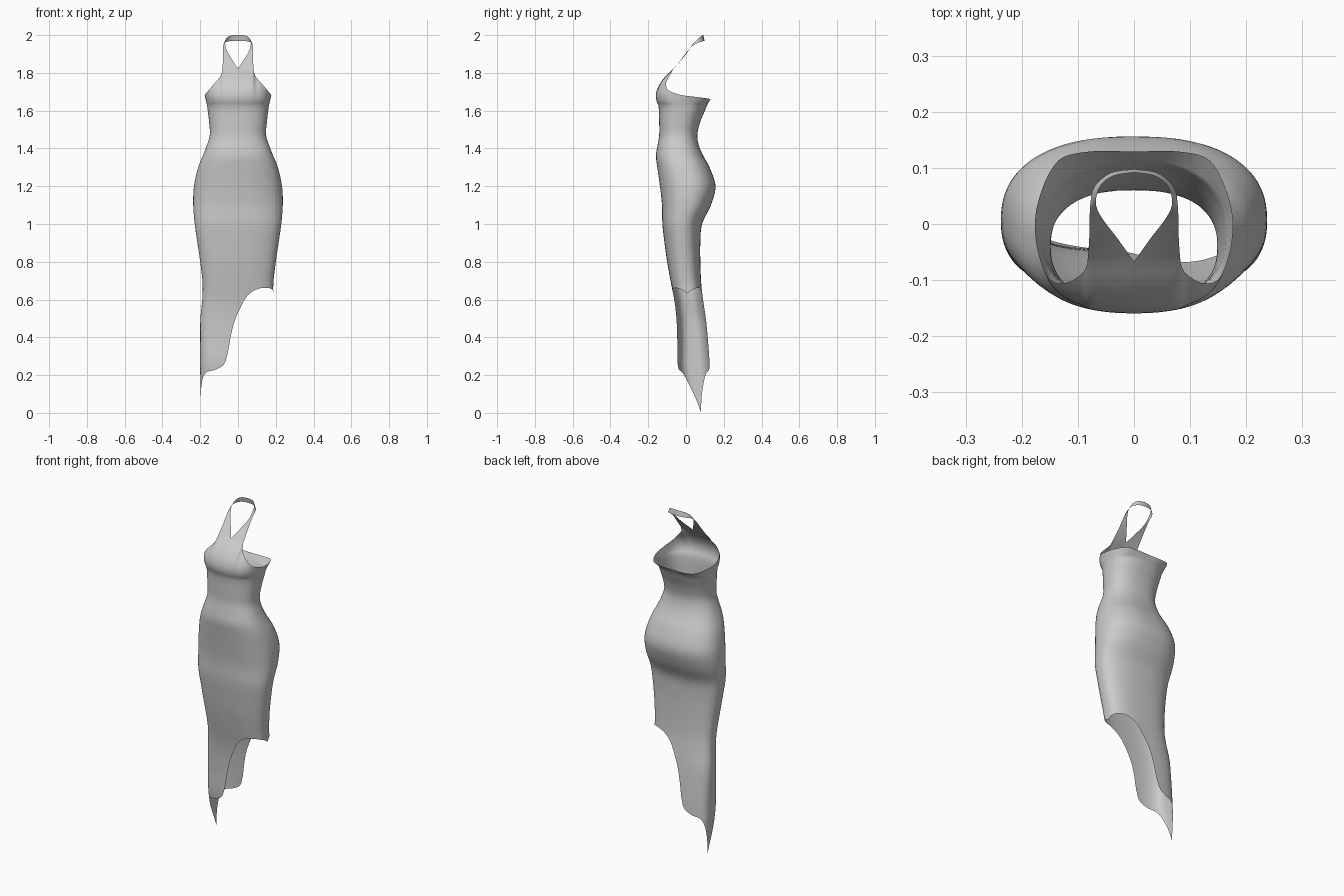
import bpy, bmesh, math
from mathutils import Vector

if "Cube" in bpy.data.objects:
    bpy.data.objects.remove(bpy.data.objects["Cube"])

# Body profile: z, half width, front y, back y
PROFILE = [
    (0.00, .197, .030, .130), (0.22, .200, -.040, .128), (0.40, .200, -.046, .115),
    (0.50, .199, -.050, .105), (0.60, .189, -.062, .090), (0.68, .187, -.078, .081),
    (0.80, .200, -.100, .076), (0.90, .215, -.114, .076), (1.00, .229, -.125, .085),
    (1.10, .237, -.127, .132), (1.20, .233, -.138, .156), (1.30, .211, -.152, .125),
    (1.36, .187, -.159, .092), (1.41, .167, -.152, .070), (1.47, .149, -.142, .060),
    (1.54, .153, -.142, .075), (1.60, .160, -.143, .100), (1.63, .164, -.147, .112)]
# Hem height by angle from the wearer-side tip (0 = -x, 180 = +x)
HEM = [(0, 0), (20, .11), (39, .205), (61, .235), (72.5, .28), (81, .44), (90, .53),
       (105, .62), (126, .66), (160, .652), (180, .632)]
# Neckline and armhole edge by angle from the front centre
EDGE = [
    (0, 0, -.067, 1.822), (26.25, .083, -.070, 1.815), (35, .092, -.088, 1.782),
    (44, .120, -.105, 1.750), (58, .152, -.097, 1.712), (80, .174, -.035, 1.685),
    (105, .172, .035, 1.675), (135, .135, .113, 1.665), (153, .080, .129, 1.660),
    (180, 0, .129, 1.660)]
# Halter strap edges, half side, front to nape
INNER = [(0, 0, -.067, 1.822), (1, .030, -.025, 1.868), (2, .058, .012, 1.915),
         (3, .068, .038, 1.955), (4, .060, .068, 1.985), (5, .036, .086, 1.998), (6, 0, .092, 2.0)]
OUTER = [(0, .083, -.070, 1.815), (1, .080, -.030, 1.865), (2, .079, .002, 1.907),
         (3, .078, .034, 1.942), (4, .071, .066, 1.960), (5, .042, .091, 1.968), (6, 0, .098, 1.97)]
COLS, ROWS, TOP_ROWS, STRAP_COLS = 96, 64, 14, 7


def slope(p, q):
    return [(b - a) / (q[0] - p[0]) for a, b in zip(p[1:], q[1:])]


def curve(table, t):
    """Smooth interpolation through a table keyed by its first column."""
    t = min(max(t, table[0][0]), table[-1][0])
    i = 0
    while i < len(table) - 2 and t > table[i + 1][0]:
        i += 1
    p, q = table[i], table[i + 1]
    m0 = slope(table[max(i - 1, 0)], q)
    m1 = slope(p, table[min(i + 2, len(table) - 1)])
    d = q[0] - p[0]
    s = (t - p[0]) / d
    a, b, c, e = 2*s**3 - 3*s*s + 1, s**3 - 2*s*s + s, 3*s*s - 2*s**3, s**3 - s*s
    return [a*u + b*d*k + c*v + e*d*l for u, v, k, l in zip(p[1:], q[1:], m0, m1)]


def body_point(ang, z):
    """Rounded-box cross-section; squarer towards the hem."""
    half, front, back = curve(PROFILE, z)
    n = 2.4 + 0.9 * min(max((0.9 - z) / 0.6, 0), 1)
    s, c = math.sin(ang), -math.cos(ang)
    r = (abs(s)**n + abs(c)**n) ** (-1 / n)
    return Vector((half * s * r, (front + back) / 2 + (back - front) / 2 * c * r, z))


def edge_point(ang):
    deg = math.degrees(ang)
    side = 1 if deg <= 180 else -1
    psi = deg if deg <= 180 else 360 - deg
    if psi <= 26.25:  # straight seam where the strap joins
        p = Vector(EDGE[0][1:]).lerp(Vector(EDGE[1][1:]), psi / 26.25)
    else:
        p = Vector(curve(EDGE[1:], psi))
    p.x *= side
    return p


bm = bmesh.new()


def skin(columns, closed=False, flip=False):
    grid = [[bm.verts.new(p) for p in col] for col in columns]
    for i in range(len(grid) if closed else len(grid) - 1):
        a, b = grid[i], grid[(i + 1) % len(grid)]
        for j in range(len(a) - 1):
            f = [a[j], b[j], b[j + 1], a[j + 1]]
            bm.faces.new(f[::-1] if flip else f)


# Skirt and bodice: every column runs from the slanted hem to the top edge
columns = []
for k in range(COLS):
    ang = 2 * math.pi * k / COLS
    phi = math.degrees(math.acos(max(-1, min(1, -math.sin(ang)))))
    hem = curve(HEM, phi)[0]
    col = [body_point(ang, hem + (1.63 - hem) * j / ROWS) for j in range(ROWS + 1)]
    start, end = col[-1], edge_point(ang)
    mid = (start + end) / 2
    mid.y -= 0.085 * max(end.z - 1.67, 0) / 0.15   # bust fullness
    mid.z -= 0.012 * max(end.z - 1.67, 0) / 0.15
    for j in range(1, TOP_ROWS + 1):
        t = j / TOP_ROWS
        col.append(start * (1 - t)**2 + mid * 2 * t * (1 - t) + end * t * t)
    columns.append(col)
skin(columns, closed=True)

# Halter strap, mirrored around the neck
for side in (1, -1):
    strap = []
    for c in range(STRAP_COLS + 1):
        col = []
        for r in range(25):
            t = 6 * r / 24
            p = Vector(curve(INNER, t)).lerp(Vector(curve(OUTER, t)), c / STRAP_COLS)
            p.x *= side
            col.append(p)
        strap.append(col)
    skin(strap, flip=side < 0)

bmesh.ops.remove_doubles(bm, verts=bm.verts, dist=0.0004)
mesh = bpy.data.meshes.new("halter_dress")
bm.to_mesh(mesh)
bm.free()
for poly in mesh.polygons:
    poly.use_smooth = True
dress = bpy.data.objects.new("halter_dress", mesh)
bpy.context.collection.objects.link(dress)
